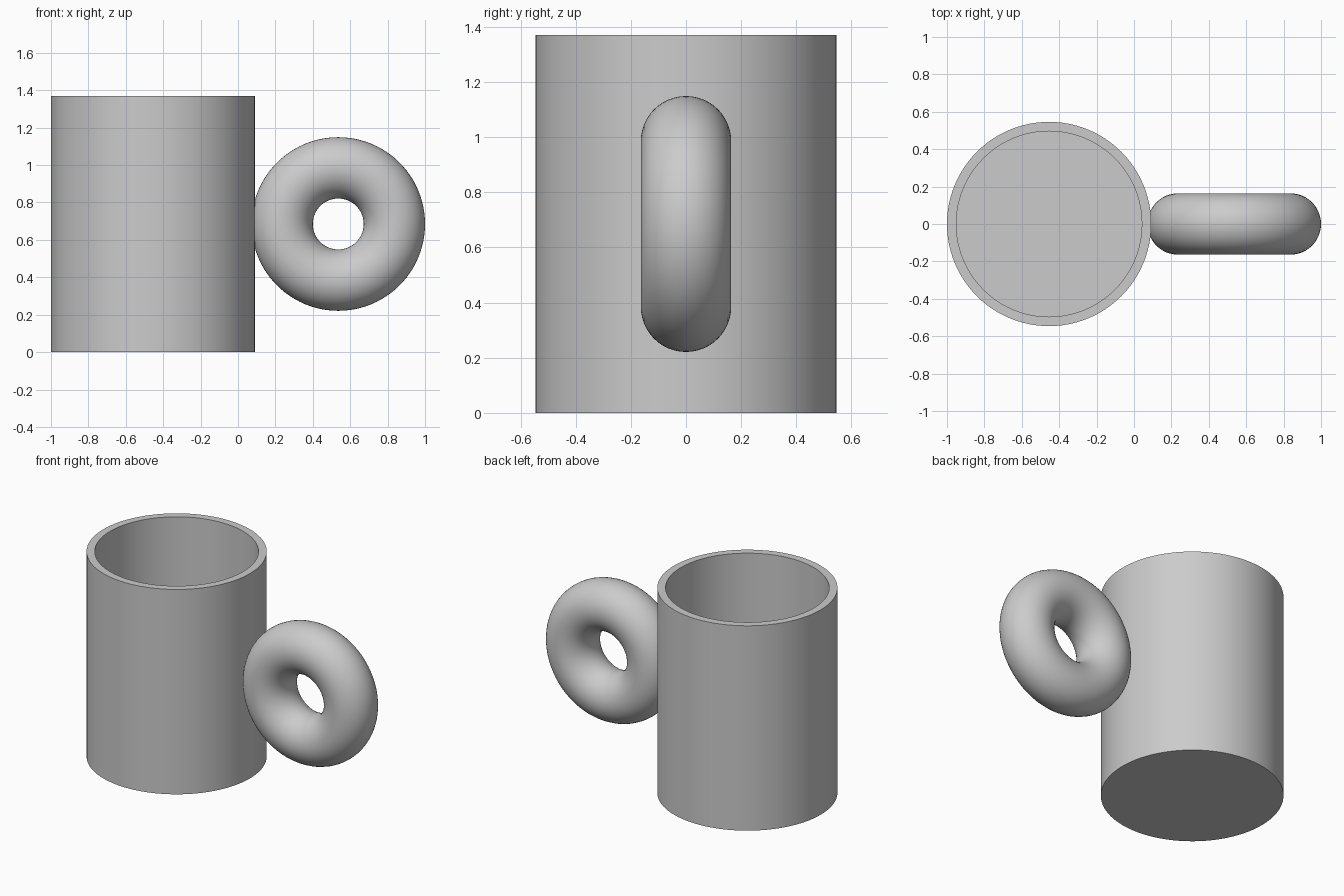
import bpy
import bmesh
import math

cube = bpy.data.objects.get("Cube")
if cube:
    bpy.data.objects.remove(cube, do_unlink=True)

# Single plain grey
grey = bpy.data.materials.new("plain grey")
grey.use_nodes = True
colour = (0.6, 0.6, 0.6, 1)
grey.diffuse_color = colour
grey.node_tree.nodes["Principled BSDF"].inputs["Base Color"].default_value = colour


def finish(obj, name):
    obj.name = name
    obj.data.materials.append(grey)
    bpy.ops.object.select_all(action='DESELECT')
    obj.select_set(True)
    bpy.context.view_layer.objects.active = obj
    bpy.ops.object.shade_smooth_by_angle(angle=math.radians(30))


# Cup: a half profile spun around its axis
RADIUS, HEIGHT, WALL = 0.546, 1.37, 0.05
INNER = RADIUS - WALL
profile = [(0, 0), (RADIUS, 0), (RADIUS, HEIGHT), (INNER, HEIGHT), (INNER, WALL), (0, WALL)]
bm = bmesh.new()
verts = [bm.verts.new((r, 0, z)) for r, z in profile]
edges = [bm.edges.new(pair) for pair in zip(verts, verts[1:])]
bmesh.ops.spin(bm, geom=verts + edges, cent=(0, 0, 0), axis=(0, 0, 1),
               angle=math.tau, steps=96, use_merge=True)
bmesh.ops.remove_doubles(bm, verts=bm.verts, dist=0.0001)
bmesh.ops.recalc_face_normals(bm, faces=bm.faces)
mesh = bpy.data.meshes.new("cup")
bm.to_mesh(mesh)
bm.free()
cup = bpy.data.objects.new("cup", mesh)
cup.location.x = RADIUS - 1
bpy.context.collection.objects.link(cup)
finish(cup, "cup")

# Ring handle, standing upright against the cup wall
MAJOR, MINOR = 0.3, 0.164
bpy.ops.mesh.primitive_torus_add(
    major_radius=MAJOR, minor_radius=MINOR, major_segments=96, minor_segments=48,
    location=(1 - MAJOR - MINOR, 0, HEIGHT / 2), rotation=(math.pi / 2, 0, 0))
finish(bpy.context.object, "handle")
